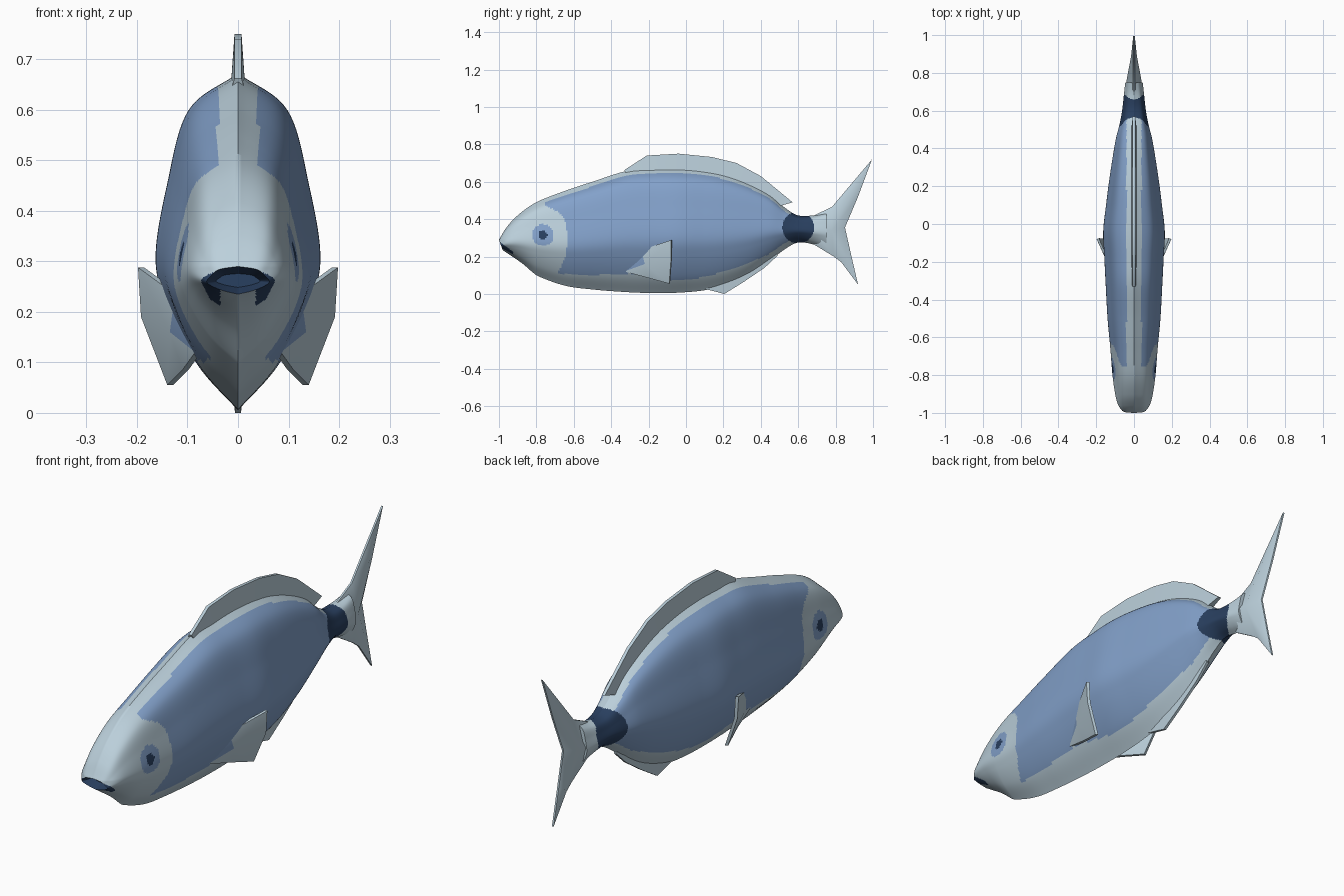
import bpy, bmesh, math
from mathutils import Vector

if "Cube" in bpy.data.objects:
    bpy.data.objects.remove(bpy.data.objects["Cube"])


def material(name, rgb):
    m = bpy.data.materials.new(name)
    m.diffuse_color = (*rgb, 1)
    m.use_nodes = True
    m.node_tree.nodes["Principled BSDF"].inputs["Base Color"].default_value = m.diffuse_color
    return m


MATS = [material("pale silver", (0.50, 0.63, 0.71)),
        material("mid blue", (0.225, 0.355, 0.59)),
        material("dark navy", (0.022, 0.05, 0.115))]
PALE, BLUE, NAVY = 0, 1, 2


def make(name, verts, faces, rule=None, angle=60):
    bm = bmesh.new()
    vs = [bm.verts.new(v) for v in verts]
    for f in faces:
        bm.faces.new([vs[i] for i in f])
    bmesh.ops.recalc_face_normals(bm, faces=bm.faces)
    if rule:
        for f in bm.faces:
            f.material_index = rule(f.calc_center_median())
    me = bpy.data.meshes.new(name)
    bm.to_mesh(me)
    bm.free()
    for m in MATS:
        me.materials.append(m)
    ob = bpy.data.objects.new(name, me)
    bpy.context.collection.objects.link(ob)
    bpy.ops.object.select_all(action='DESELECT')
    ob.select_set(True)
    bpy.context.view_layer.objects.active = ob
    bpy.ops.object.shade_smooth_by_angle(angle=math.radians(angle))
    return ob


def spline(pts, steps):
    """Catmull-Rom through the points, ends included."""
    p = [Vector(q) for q in pts]
    p = [p[0] * 2 - p[1]] + p + [p[-1] * 2 - p[-2]]
    out = []
    for i in range(1, len(p) - 2):
        a, b, c, d = p[i - 1:i + 3]
        for s in range(steps):
            t = s / steps
            out.append(0.5 * (2 * b + (c - a) * t + (2 * a - 5 * b + 4 * c - d) * t * t
                              + (3 * b - a - 3 * c + d) * t ** 3))
    return out + [p[-2]]


def lerp(table, y):
    for (y0, z0), (y1, z1) in zip(table, table[1:]):
        if y <= y1:
            return z0 + (z1 - z0) * max(0, (y - y0) / (y1 - y0))
    return table[-1][1]


# Body: stations of (y, top, bottom, half width) with one cross-section
STATIONS = [(-1.0, .29, .235, .062), (-.96, .355, .205, .085), (-.9, .42, .165, .1),
            (-.8, .49, .10, .114), (-.65, .55, .045, .126), (-.5, .60, .024, .14),
            (-.32, .657, .01, .15), (-.18, .67, .005, .157), (-.04, .672, .007, .163),
            (.1, .66, .02, .148), (.22, .635, .05, .133), (.34, .59, .105, .115),
            (.45, .53, .18, .096), (.53, .46, .24, .076), (.6, .42, .275, .063),
            (.68, .42, .265, .054), (.75, .435, .24, .046)]
SECTION = [(0, 1), (.6, .89), (.86, .67), (1, .45), (.85, .3), (.48, .13), (0, 0)]
half = spline(SECTION, 10)
ring = half + [Vector((-p.x, p.y)) for p in reversed(half[1:-1])]
N = len(ring)
verts = []
for y, top, bot, w in spline([Vector(s) for s in STATIONS], 18):
    fade = max(0, 1 - (y + 1) / .2)
    for p in ring:
        z = bot + (top - bot) * p.y
        verts.append((p.x * w, y + max(0, .29 - z) * .35 * fade, z))
rows = len(verts) // N
faces = [(r * N + i, r * N + (i + 1) % N, (r + 1) * N + (i + 1) % N, (r + 1) * N + i)
         for r in range(rows - 1) for i in range(N)]
faces.append(tuple((rows - 1) * N + i for i in range(N)))

BELLY = [(-.72, .11), (-.5, .1), (-.3, .11), (-.05, .07), (.1, .09), (.3, .15), (.45, .215), (.53, .26)]
HEAD = [(.1, -.69), (.2, -.645), (.3, -.63), (.4, -.65), (.44, -.68), (.47, -.75)]


def body_colour(c):
    x, y, z = abs(c.x), c.y, c.z
    eye = math.hypot(y + .765, z - .315)
    if x > .05 and eye < .024:
        return NAVY
    if x > .05 and eye < .058:
        return BLUE
    if y < -.925 and x > .035 and abs(z - .255 + .75 * (y + .99)) < .02:
        return NAVY                      # mouth corners
    if math.hypot(y - .6, z - .355) < .085:
        return NAVY                      # tail band
    if lerp(HEAD, z) < y < .56 and z > lerp(BELLY, y) and x > .04:
        return BLUE
    return PALE


make("body", verts, faces, body_colour)

# Mouth: dark hollow behind the lip ring
lip = [Vector(v) for v in verts[:N]]
mid = Vector((0, -.94, .262))
inner = [mid + Vector(((v.x) * .7, 0, (v.z - mid.z) * .5)) for v in lip]
make("mouth", lip + inner,
     [(i, (i + 1) % N, N + (i + 1) % N, N + i) for i in range(N)]
     + [tuple(range(N, 2 * N))], lambda c: NAVY)


# Thin fins on the centre line: outer edge paired with a buried base edge
def strip_fin(name, outer, base, t_out, t_base):
    n = len(outer)
    vs = []
    for s in (1, -1):
        vs += [(s * t_out, y, z) for y, z in outer] + [(s * t_base, y, z) for y, z in base]
    fs = []
    for i in range(n - 1):
        fs += [(i, i + 1, n + i + 1, n + i),
               (2 * n + i, 2 * n + i + 1, 3 * n + i + 1, 3 * n + i),
               (i, i + 1, 2 * n + i + 1, 2 * n + i),
               (n + i, n + i + 1, 3 * n + i + 1, 3 * n + i)]
    for i in (0, n - 1):
        fs.append((i, n + i, 3 * n + i, 2 * n + i))
    make(name, vs, fs, angle=30)


strip_fin("dorsal_fin",
          [(-.33, .662), (-.21, .74), (-.04, .75), (.14, .732), (.27, .70), (.4, .63), (.57, .49)],
          [(-.32, .64), (-.2, .65), (-.04, .65), (.12, .635), (.24, .60), (.37, .55), (.5, .47)],
          .007, .014)
strip_fin("anal_fin",
          [(.09, .03), (.205, .0), (.31, .065), (.42, .14), (.49, .205)],
          [(.09, .05), (.2, .07), (.3, .12), (.4, .18), (.48, .24)], .006, .012)

# Tail: forked outline on the centre plane with a thick ridge inside
rim = [(.68, .418), (.78, .465), (.86, .56), (.995, .72), (.92, .52), (.85, .355),
       (.885, .2), (.92, .05), (.83, .17), (.79, .2), (.68, .267)]
ridge = [(.053, .68, .345), (.036, .78, .34), (.016, .885, .535), (.016, .855, .2)]
tv = [(s * .004, y, z) for s in (1, -1) for y, z in rim]
tv += [(s * x, y, z) for s in (1, -1) for x, y, z in ridge]
R = len(rim)
tf = [(i, (i + 1) % R, R + (i + 1) % R, R + i) for i in range(R)]
for k in (0, 1):
    o, q = k * R, 2 * R + 4 * k
    a, b, u, l = q, q + 1, q + 2, q + 3
    tf += [(o, o + 1, b, a), (o + 1, o + 2, u, b), (o + 2, o + 3, u), (o + 3, o + 4, u),
           (o + 4, o + 5, b, u), (o + 5, o + 6, l, b), (o + 6, o + 7, l), (o + 7, o + 8, l),
           (o + 8, o + 9, b, l), (o + 9, o + 10, a, b), (o + 10, o, a)]
make("tail_fin", tv, tf, angle=50)

# Pectoral fins: thin plates sweeping out and back, blue towards the root
PECTORAL = [(.085, -.33, .12), (.125, -.24, .235), (.198, -.08, .288), (.192, -.08, .19),
            (.14, -.09, .055), (.11, -.2, .085)]
CENTRE = (.135, -.22, .16)
for side, name in ((1, "pectoral_fin_left"), (-1, "pectoral_fin_right")):
    pv = []
    for off in (0, .012):
        pv += [(side * (x - off), y + off * .4, z) for x, y, z in PECTORAL + [CENTRE]]
    pf = []
    for i in range(6):
        j = (i + 1) % 6
        pf += [(i, j, 6), (7 + i, 7 + j, 13), (i, j, 7 + j, 7 + i)]
    make(name, pv, pf, lambda c: BLUE if c.y < -.25 and c.z > .15 else PALE, 40)
